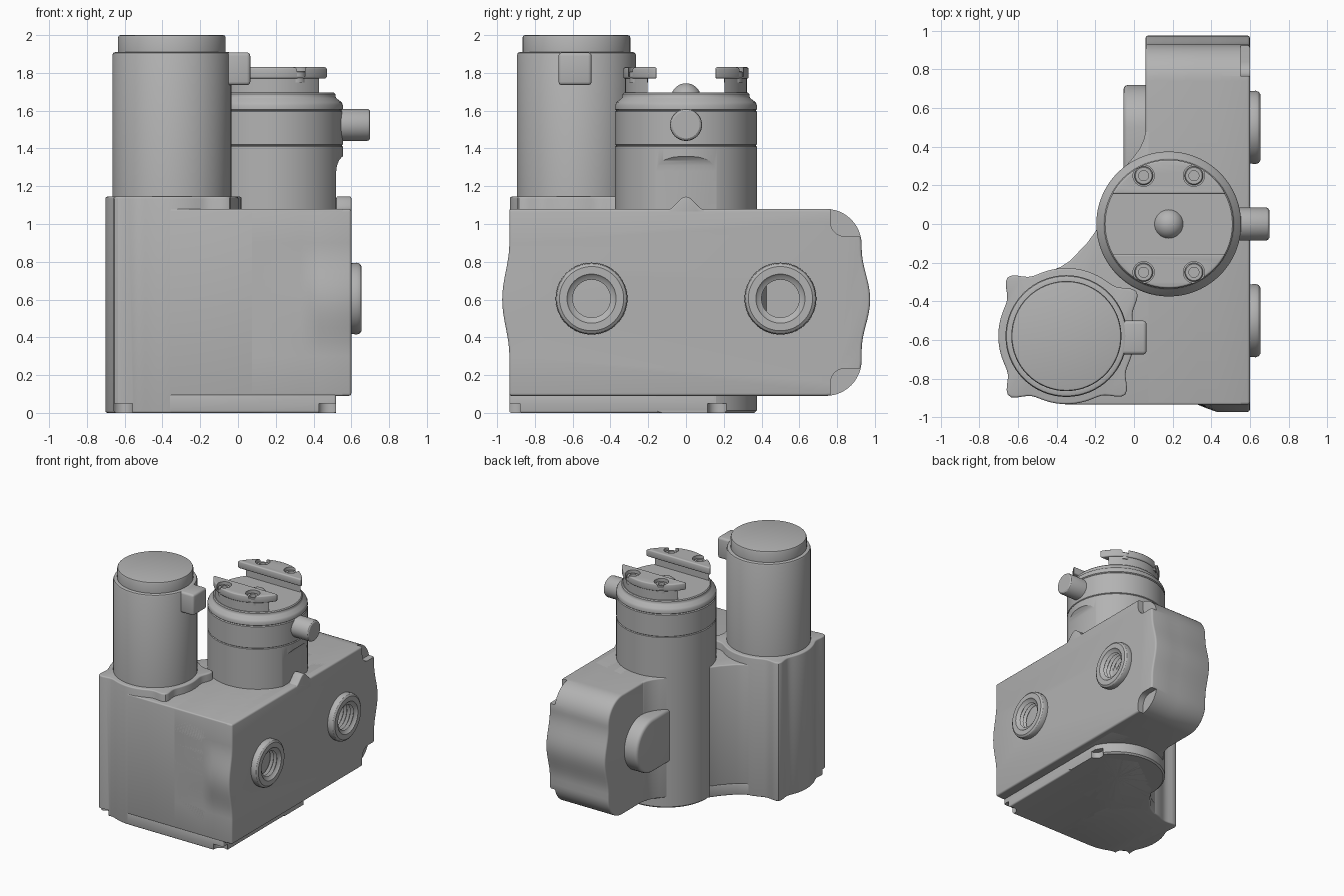
import bpy, math
from mathutils import Vector

cube = bpy.data.objects.get("Cube")
if cube:
    bpy.data.objects.remove(cube, do_unlink=True)

grey = bpy.data.materials.new("metal grey")
grey.use_nodes = True
COL = (0.45, 0.45, 0.45, 1)
grey.diffuse_color = COL
grey.node_tree.nodes["Principled BSDF"].inputs["Base Color"].default_value = COL


def activate(ob):
    bpy.ops.object.select_all(action='DESELECT')
    ob.select_set(True)
    bpy.context.view_layer.objects.active = ob


def apply(ob, mod):
    activate(ob)
    bpy.ops.object.modifier_apply(modifier=mod.name)


def to3d(u, v, w, axis):
    """Place profile coordinates u, v at height w along the axis."""
    return {'x': (w, u, v), 'y': (u, w, v), 'z': (u, v, w)}[axis]


def loft(name, rings, bevel=0.0):
    """Skin equal rings of points and cap both ends."""
    n = len(rings[0])
    verts = [Vector(p) for ring in rings for p in ring]
    faces = [tuple(range(n)), tuple(range((len(rings) - 1) * n, len(rings) * n))]
    for k in range(len(rings) - 1):
        for i in range(n):
            j = (i + 1) % n
            faces.append((k * n + i, k * n + j, k * n + n + j, k * n + n + i))
    me = bpy.data.meshes.new(name)
    me.from_pydata(verts, [], faces)
    me.materials.append(grey)
    ob = bpy.data.objects.new(name, me)
    bpy.context.collection.objects.link(ob)
    activate(ob)
    bpy.ops.object.mode_set(mode='EDIT')
    bpy.ops.mesh.select_all(action='SELECT')
    bpy.ops.mesh.normals_make_consistent(inside=False)
    bpy.ops.object.mode_set(mode='OBJECT')
    if bevel:
        mod = ob.modifiers.new("Bevel", 'BEVEL')
        mod.width, mod.segments = bevel, 3
        mod.limit_method, mod.angle_limit = 'ANGLE', math.radians(45)
        apply(ob, mod)
    activate(ob)
    bpy.ops.object.shade_smooth_by_angle(angle=math.radians(32))
    return ob


def prism(name, pts, lo, hi, axis='z', bevel=0.0):
    return loft(name, [[to3d(u, v, w, axis) for u, v in pts] for w in (lo, hi)], bevel)


def arc(u, v, r, a, b, n=12):
    angles = [math.radians(a + (b - a) * i / n) for i in range(n + 1)]
    return [(u + r * math.cos(t), v + r * math.sin(t)) for t in angles]


def lathe(name, profile, u, v, axis='z', n=64):
    """Turn (radius, height) pairs about an axis through u, v."""
    return loft(name, [[to3d(p, q, w, axis) for p, q in arc(u, v, max(r, 0.001), 0, 360, n)[:-1]]
                       for r, w in profile])


def cut(obs, cutter):
    for ob in obs:
        mod = ob.modifiers.new("Cut", 'BOOLEAN')
        mod.operation, mod.solver, mod.object = 'DIFFERENCE', 'EXACT', cutter
        apply(ob, mod)
        activate(ob)
        bpy.ops.object.shade_smooth_by_angle(angle=math.radians(32))
    bpy.data.objects.remove(cutter, do_unlink=True)


def bell(t):
    return 0.5 + 0.5 * math.cos(math.pi * min(1, abs(t)))


MX, MY = -0.35, -0.58      # motor axis
TX = 0.18                  # turret axis
MID = 0.6                  # port height

# Valve arm: side profile lofted along x, front bulge fading inwards
STEPS = [i / 8 - 1 for i in range(17)]


def arm_ring(x, bulge):
    back = [(0.93 + 0.045 * bell(t), MID + 0.27 * t) for t in STEPS]
    front = [(-0.935 - bulge * bell(t), MID - 0.3 * t) for t in STEPS]
    pts = ([(-0.935, 0.09)] + arc(0.74, 0.28, 0.19, -90, 0) + back
           + arc(0.74, 0.89, 0.19, 0, 90) + [(-0.935, 1.08)] + front)
    return [(x, y, z) for y, z in pts]


arm = loft("valve_arm", [arm_ring(0.06, 0), arm_ring(0.33, 0), arm_ring(0.38, 0.02),
                         arm_ring(0.43, 0.038), arm_ring(0.6, 0.038)], 0.014)

# Screw pockets at the rear corners of the outer face
for name, s in (("upper", 1), ("lower", -1)):
    pts = [(0.765, 0.6)] + arc(0.84, 0.425, 0.075, 180, 270, 8) + [(1.1, 0.35), (1.1, 0.6)]
    cut([arm], prism(name + "_pocket", [(y, 0.585 + s * z) for y, z in pts], 0.55, 0.7, 'x'))

# Ridge on the outer top edge
ridge = [(0.1 * t, 1.075 + 0.07 * bell(t)) for t in STEPS]
prism("top_ridge", [(-0.1, 1.0)] + ridge + [(0.1, 1.0)], 0.52, 0.6, 'x', 0.008)

# Threaded ports on the outer face
for name, y in (("front_port", -0.5), ("rear_port", 0.5)):
    cut([arm], lathe("bore", [(0.124, 0.4), (0.124, 0.7)], y, MID + 0.005, 'x'))
    thread = [(0.12 if i % 2 else 0.1, 0.635 - 0.015 * i) for i in range(14)]
    lathe(name, [(0.124, 0.4), (0.185, 0.58), (0.19, 0.63), (0.184, 0.645), (0.17, 0.655),
                 (0.13, 0.655), (0.122, 0.645)] + thread + [(0, 0.44)], y, MID + 0.005, 'x')

# Central body and bottom cover share the waist outline
waist = [(-0.15, 0.05), (-0.2, -0.04), (-0.24, -0.095), (-0.33, -0.19), (-0.38, -0.222),
         (-0.45, -0.25), (-0.45, -0.9), (-0.35, -0.935)]
prism("body", waist + [(0.56, -0.935), (0.56, 0.4), (0.1, 0.5), (0.06, 0.48), (0.052, 0.44),
                       (0.03, 0.39), (0, 0.35), (-0.05, 0.29), (-0.1, 0.2)], 0.09, 1.08, 'z', 0.01)
cover = prism("bottom_cover", waist + [(0.52, -0.935), (0.52, 0.16), (0.2, 0.3)],
              0, 0.1, 'z', 0.012)

# Motor flange with four screw ears
outline = []
for a in range(0, 360, 3):
    r = 0.352
    for ear in (32, 135, 226, 315):
        d = (a - ear + 180) % 360 - 180
        r += 0.078 * math.exp(-(d / 9) ** 2)
    t = math.radians(a)
    outline.append((MX + r * math.cos(t), max(-0.935, MY + r * math.sin(t))))
flange = prism("motor_flange", outline, 0, 1.145, 'z', 0.01)

# Motor housing, cap and connector tab
lathe("motor", [(0.315, 1.1), (0.315, 1.895), (0.31, 1.906), (0.3, 1.91), (0.285, 1.91),
                (0.285, 1.988), (0.281, 1.997), (0.272, 2.0), (0, 2.0)], MX, MY)
prism("motor_tab", [(-0.1, -0.675), (0.065, -0.675), (0.065, -0.5), (-0.1, -0.5)],
      1.735, 1.908, 'z', 0.018)

# Turret with ring seams, shoulder and a flat on the outer side
turret = lathe("turret", [(0, 0), (0.362, 0), (0.375, 0.012), (0.375, 1.41), (0.369, 1.415),
                          (0.375, 1.42), (0.375, 1.595), (0.368, 1.601), (0.375, 1.607),
                          (0.375, 1.63), (0.368, 1.645), (0.342, 1.665), (0.336, 1.675),
                          (0.336, 1.688), (0.329, 1.695), (0, 1.695)], TX, 0, n=96)
cut([turret], prism("flat", [(0.52, -0.1), (0.52, 1.28), (0.524, 1.31), (0.534, 1.335),
                             (0.55, 1.355), (0.57, 1.365), (0.8, 1.365), (0.8, -0.1)],
                    -0.5, 0.5, 'y'))

# Screw pockets under the cover
for x, y in ((0.48, -0.915), (0.52, 0.17), (-0.61, -0.87)):
    cut([cover, turret, flange], lathe("pocket", [(0.055, -0.1), (0.055, 0.05)], x, y, n=24))

# Clamp jaws with counterbored screws
for name, s in (("front", -1), ("rear", 1)):
    def segment(r, edge):
        a = math.degrees(math.asin(edge / r))
        return [(x, s * y) for x, y in arc(TX, 0, r, a, 180 - a, 32)]
    prism(name + "_jaw_base", segment(0.322, 0.205), 1.68, 1.78)
    jaw = prism(name + "_jaw", segment(0.332, 0.155), 1.77, 1.83, 'z', 0.01)
    for x in (TX - 0.13, TX + 0.13):
        cut([jaw], lathe("counterbore", [(0.055, 1.78), (0.055, 1.9)], x, s * 0.25, n=32))
        lathe(name + "_jaw_screw", [(0.048, 1.75), (0.048, 1.805), (0.043, 1.81), (0.026, 1.81),
                                    (0.026, 1.787), (0, 1.787)], x, s * 0.25, n=32)

# Central ball and side shaft
ball = [(0.08 * math.cos(math.radians(a)), 1.665 + 0.08 * math.sin(math.radians(a)))
        for a in range(0, 91, 10)]
lathe("centre_ball", ball, TX, 0, n=32)
lathe("side_shaft", [(0.085, 0.45), (0.085, 0.685), (0.081, 0.694), (0.072, 0.7), (0, 0.7)],
      0, 1.525, 'x', 40)

# Rounded boss on the inner side of the arm
prism("inner_boss", arc(0.5, MID, 0.22, -90, 90, 24) + [(0.25, MID + 0.22), (0.25, MID - 0.22)],
      -0.055, 0.2, 'x', 0.025)
